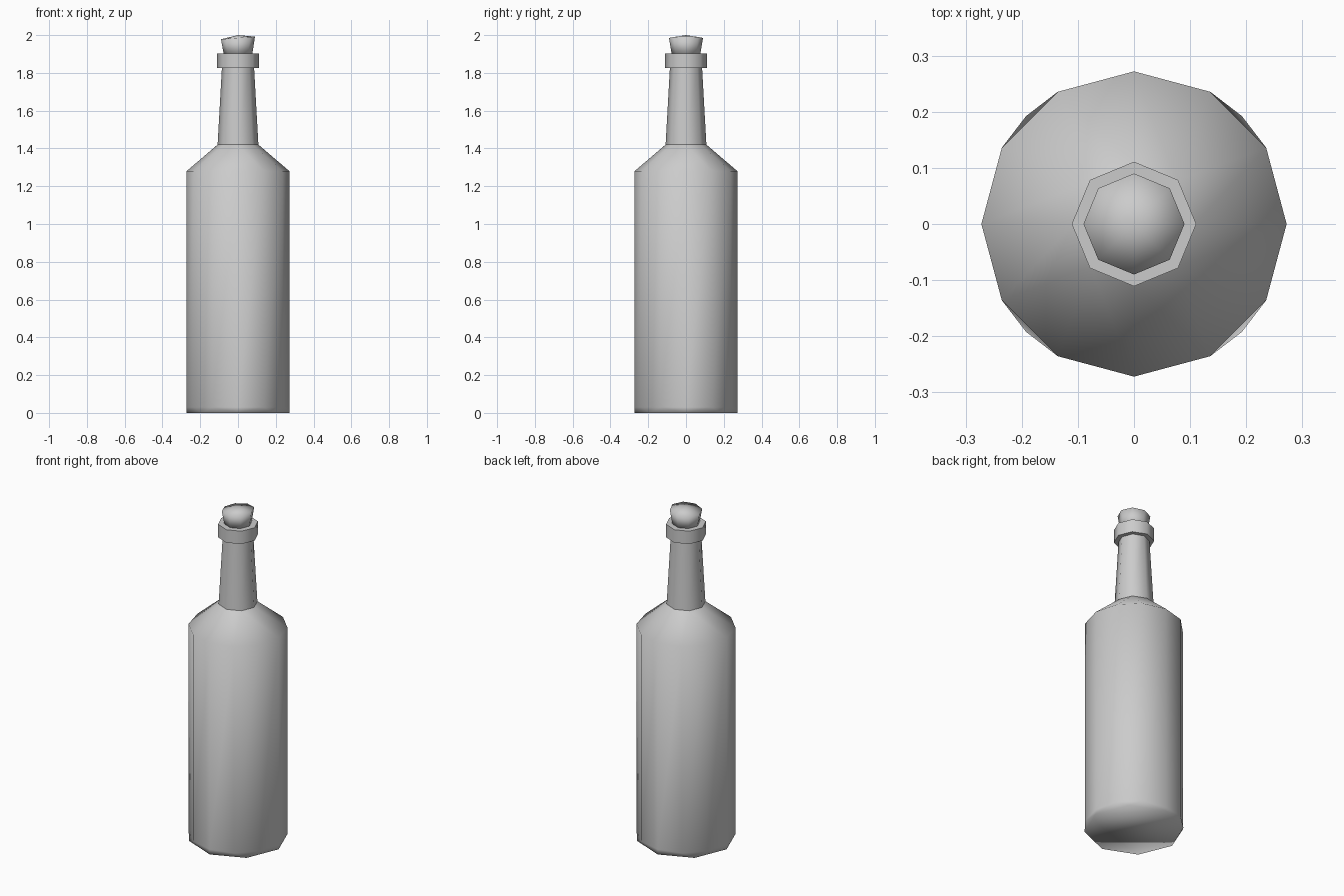
import bpy, bmesh
from math import cos, sin, pi, radians

cube = bpy.data.objects.get("Cube")
if cube:
    bpy.data.objects.remove(cube, do_unlink=True)

grey = bpy.data.materials.new("plain grey")
grey.use_nodes = True
colour = (0.6, 0.6, 0.6, 1)
grey.diffuse_color = colour
grey.node_tree.nodes["Principled BSDF"].inputs["Base Color"].default_value = colour


def lathe(name, rings, angle, top=True, bottom=True, tilt=0.0):
    """Stack rings of (sides, radius, z); tilt slants the last ring along x."""
    bm = bmesh.new()
    loops = []
    for i, (sides, r, z) in enumerate(rings):
        slant = tilt if i == len(rings) - 1 else 0
        verts = [bm.verts.new((r * cos(2 * pi * k / sides), r * sin(2 * pi * k / sides),
                               z + slant * cos(2 * pi * k / sides))) for k in range(sides)]
        loops.append(verts)
    for a, b in zip(loops, loops[1:]):
        i = j = 0
        n, m = len(a), len(b)
        while i < n or j < m:
            # advance whichever ring lags behind, both at once when level
            da, db = (i + 1) / n, (j + 1) / m
            p, q = a[i % n], b[j % m]
            if n == m:
                bm.faces.new((p, a[(i + 1) % n], b[(j + 1) % m], q))
                i, j = i + 1, j + 1
            elif j == m or (i < n and da <= db):
                bm.faces.new((p, a[(i + 1) % n], q))
                i += 1
            else:
                bm.faces.new((p, b[(j + 1) % m], q))
                j += 1
    if bottom:
        bm.faces.new(loops[0][::-1])
    if top:
        bm.faces.new(loops[-1])
    bmesh.ops.recalc_face_normals(bm, faces=bm.faces[:])
    mesh = bpy.data.meshes.new(name)
    bm.to_mesh(mesh)
    bm.free()
    mesh.materials.append(grey)
    obj = bpy.data.objects.new(name, mesh)
    bpy.context.collection.objects.link(obj)
    bpy.ops.object.select_all(action="DESELECT")
    obj.select_set(True)
    bpy.context.view_layer.objects.active = obj
    bpy.ops.object.shade_smooth_by_angle(angle=radians(angle))
    return obj


# Twelve-sided body, with an eight-sided base and an eight-sided shoulder opening
lathe("bottle_body", [(8, 0.272, 0), (12, 0.272, 0.03), (12, 0.272, 1.28),
                      (8, 0.108, 1.42)], 120, top=False)

# Tapered neck
lathe("bottle_neck", [(8, 0.108, 1.42), (8, 0.085, 1.83)], 60, top=False, bottom=False)

# Collar around the mouth
lathe("neck_collar", [(8, 0.111, 1.825), (8, 0.111, 1.903)], 60)

# Slightly slanted stopper, wider at the top
cork = lathe("cork_stopper", [(8, 0.074, 1.89), (8, 0.09, 1.985)], 120, tilt=0.007)
bm = bmesh.new()
bm.from_mesh(cork.data)
cap = max(bm.faces, key=lambda f: f.calc_center_median().z)
crown = bmesh.ops.poke(bm, faces=[cap])["verts"][0]
crown.co.z = 2.0
bm.to_mesh(cork.data)
bm.free()
